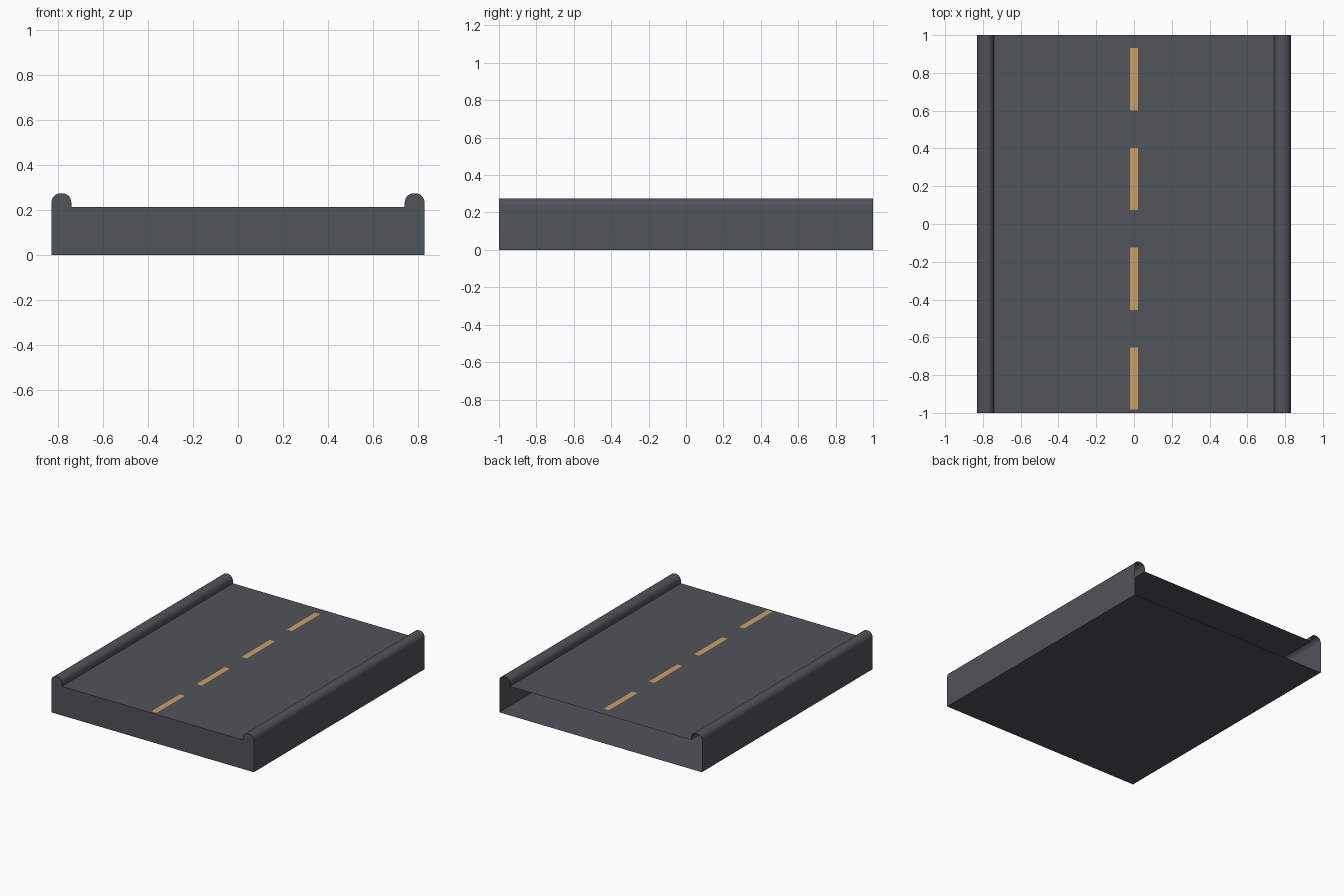
import bpy, bmesh, math

if "Cube" in bpy.data.objects:
    bpy.data.objects.remove(bpy.data.objects["Cube"])

HALF_W, HALF_L = 0.83, 1.0
ROAD_Z, TOP_Z = 0.215, 0.275
CURB_W, R, SEG = 0.088, 0.04, 8


def material(name, rgb):
    m = bpy.data.materials.new(name)
    m.diffuse_color = (*rgb, 1.0)
    m.use_nodes = True
    m.node_tree.nodes["Principled BSDF"].inputs["Base Color"].default_value = m.diffuse_color
    return m


def make_object(name, bm, mat):
    mesh = bpy.data.meshes.new(name)
    bm.to_mesh(mesh)
    bm.free()
    mesh.materials.append(mat)
    ob = bpy.data.objects.new(name, mesh)
    bpy.context.collection.objects.link(ob)
    return ob


asphalt = material("asphalt_grey", (0.08, 0.088, 0.098))
paint = material("lane_paint", (0.60, 0.35, 0.13))


# Cross-section: right half from the bottom corner over the rounded curb
def arc(cx, a0):
    return [(cx + R * math.cos(math.radians(a0 + 90 * i / SEG)),
             TOP_Z - R + R * math.sin(math.radians(a0 + 90 * i / SEG)))
            for i in range(SEG + 1)]


right = [(HALF_W, 0.0)]
right += arc(HALF_W - R, 0) + arc(HALF_W - CURB_W + R, 90)
right += [(HALF_W - CURB_W, ROAD_Z)]
profile = right + [(-x, z) for x, z in reversed(right)]

# Road shell: hollow, closed at the front, open at the back
bm = bmesh.new()
front = [bm.verts.new((x, -HALF_L, z)) for x, z in profile]
back = [bm.verts.new((x, HALF_L, z)) for x, z in profile]
n = len(profile)
for i in range(n):
    j = (i + 1) % n
    bm.faces.new((front[i], back[i], back[j], front[j]))
bm.faces.new(front)
road = make_object("road_shell", bm, asphalt)
bpy.context.view_layer.objects.active = road
road.select_set(True)
bpy.ops.object.shade_smooth_by_angle(angle=math.radians(35))
road.select_set(False)

# Dashed centre line: thin painted plates
bm = bmesh.new()
for k in range(4):
    yc = 0.766 - 0.528 * k
    z = ROAD_Z + 0.002
    bm.faces.new([bm.verts.new((sx * 0.021, yc + sy * 0.165, z))
                  for sx, sy in ((-1, -1), (1, -1), (1, 1), (-1, 1))])
make_object("centre_line_dashes", bm, paint)
